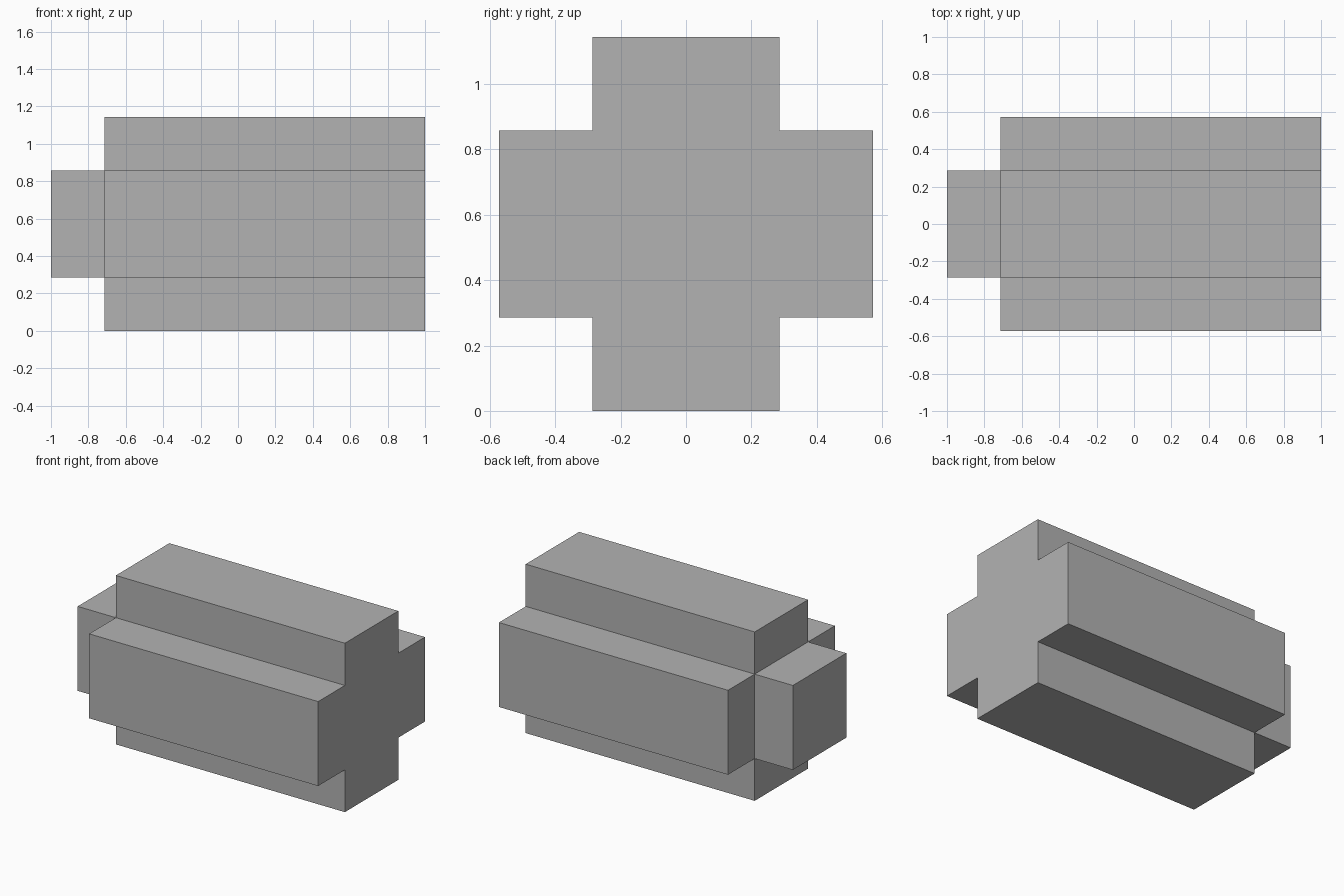
import bpy
import bmesh
from mathutils import Matrix, Vector

default = bpy.data.objects.get("Cube")
if default:
    bpy.data.objects.remove(default, do_unlink=True)

U = 2 / 7  # module: the model is seven modules long

grey = bpy.data.materials.new("plain grey")
grey.use_nodes = True
colour = (0.45, 0.45, 0.45, 1)
grey.diffuse_color = colour
grey.node_tree.nodes["Principled BSDF"].inputs["Base Color"].default_value = colour

# Square core bar
bm = bmesh.new()
core = Matrix.LocRotScale(Vector((U / 2, 0, 2 * U)), None, Vector((6 * U, 2 * U, 2 * U)))
bmesh.ops.create_cube(bm, size=1, matrix=core)
bm.normal_update()

# Four long ribs and one end stud, each pulled out by one module
pulled = [f for f in bm.faces if f.normal.x < 0.5]
for face in pulled:
    direction = face.normal.copy()
    new_face = bmesh.ops.extrude_discrete_faces(bm, faces=[face])["faces"][0]
    bmesh.ops.translate(bm, verts=new_face.verts, vec=direction * U)

# Merge the flat cross-shaped end into one face
bmesh.ops.dissolve_limit(bm, angle_limit=0.01, verts=bm.verts, edges=bm.edges)
bmesh.ops.recalc_face_normals(bm, faces=bm.faces)

mesh = bpy.data.meshes.new("cross_bar")
bm.to_mesh(mesh)
bm.free()
mesh.materials.append(grey)
bpy.context.collection.objects.link(bpy.data.objects.new("cross_bar", mesh))
